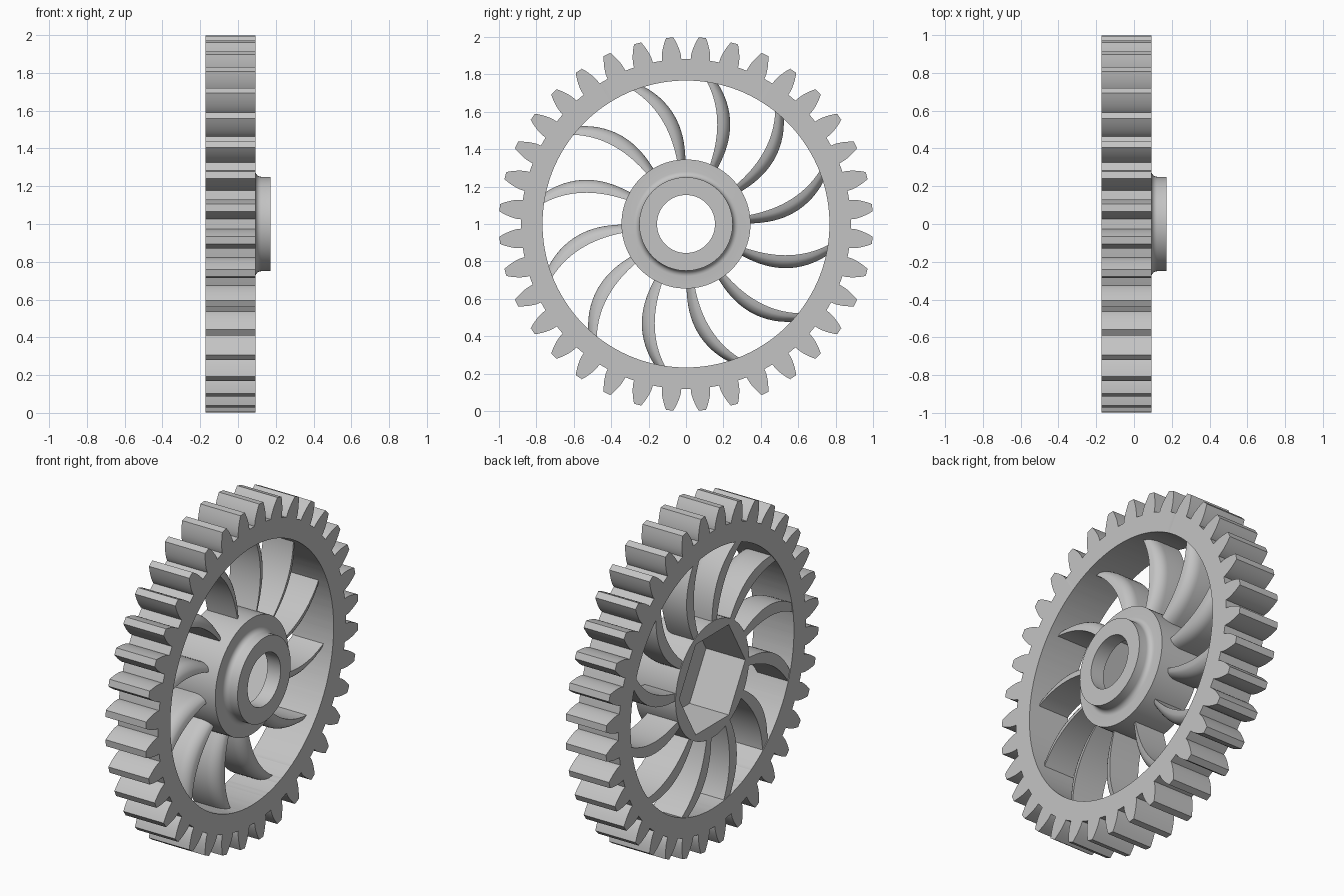
import bpy, bmesh
from math import sin, cos, tan, acos, pi, radians, sqrt

if "Cube" in bpy.data.objects:
    bpy.data.objects.remove(bpy.data.objects["Cube"], do_unlink=True)

BACK, FRONT, BOSS = -0.173, 0.092, 0.172   # axial positions of the wheel faces
TEETH, SPOKES, SIDES = 36, 12, 96
RIM_IN, HUB_R, BOSS_R, BORE_R, HEX_R = 0.767, 0.345, 0.25, 0.155, 0.31

grey = bpy.data.materials.new("plain grey")
grey.use_nodes = True
grey.diffuse_color = (0.55, 0.55, 0.55, 1)
grey.node_tree.nodes["Principled BSDF"].inputs["Base Color"].default_value = grey.diffuse_color


def polar(x, r, a):
    return (x, r * cos(a), 1 + r * sin(a))


def loft(bm, loops, closed):
    """Bridge point loops; either join last to first or cap both ends."""
    rows = [[bm.verts.new(p) for p in loop] for loop in loops]
    n = len(rows[0])
    pairs = list(zip(rows, rows[1:]))
    if closed:
        pairs.append((rows[-1], rows[0]))
    else:
        bm.faces.new(rows[0])
        bm.faces.new(rows[-1])
    for a, b in pairs:
        for i in range(n):
            j = (i + 1) % n
            bm.faces.new((a[i], a[j], b[j], b[i]))


def finish(name, bm):
    bmesh.ops.recalc_face_normals(bm, faces=bm.faces)
    mesh = bpy.data.meshes.new(name)
    bm.to_mesh(mesh)
    bm.free()
    mesh.materials.append(grey)
    obj = bpy.data.objects.new(name, mesh)
    bpy.context.collection.objects.link(obj)
    bpy.ops.object.select_all(action='DESELECT')
    obj.select_set(True)
    bpy.context.view_layer.objects.active = obj
    bpy.ops.object.shade_smooth_by_angle(angle=radians(30))
    return obj


# Toothed rim: involute flanks around a plain inner ring
module = 2 / (TEETH + 2)
pitch_r = module * TEETH / 2
base_r = pitch_r * cos(radians(20))
root_r = pitch_r - 1.25 * module


def involute(r):
    a = acos(min(1, base_r / r))
    return tan(a) - a


def half_angle(r):
    return pi / (2 * TEETH) + involute(pitch_r) - involute(max(r, base_r))


flank = [root_r] + [base_r + (1 - base_r) * i / 6 for i in range(7)]
side = [(r, half_angle(r)) for r in flank]
tooth = [(r, -a) for r, a in side] + [(r, a) for r, a in reversed(side)]
tooth.append((root_r, pi / TEETH))
outline = [(r, a + (k + 0.5) * 2 * pi / TEETH) for k in range(TEETH) for r, a in tooth]

bm = bmesh.new()
loft(bm, [[polar(BACK, r, a) for r, a in outline],
          [polar(FRONT, r, a) for r, a in outline],
          [polar(FRONT, RIM_IN, a) for r, a in outline],
          [polar(BACK, RIM_IN, a) for r, a in outline]], True)
finish("toothed_rim", bm)

# Hub: bore, raised boss with a fillet, and a hexagonal pocket in the back
turn = [2 * pi * i / SIDES for i in range(SIDES)]


def circle(x, r):
    return [polar(x, r, a) for a in turn]


def hexagon(x):
    return [polar(x, HEX_R * cos(pi / 6) / cos(a % (pi / 3) - pi / 6), a) for a in turn]


FILLET = 0.03
POCKET = 0.085
fillet = [(FRONT + FILLET * (1 - sin(t)), BOSS_R + FILLET * (1 - cos(t)))
          for t in [i * pi / 12 for i in range(7)]]
bm = bmesh.new()
loft(bm, [circle(POCKET, BORE_R), circle(BOSS, BORE_R), circle(BOSS, BOSS_R)]
     + [circle(x, r) for x, r in fillet]
     + [circle(FRONT, HUB_R), circle(BACK, HUB_R), hexagon(BACK), hexagon(POCKET)], True)
finish("hub", bm)


# Curved spokes: crescent blades with a rounded front edge
def bend(a, b, c, t):
    """Parabola through a, b, c at t = 0, 0.5, 1."""
    return radians(a * (1 - t) * (1 - 2 * t) + 4 * b * t * (1 - t) + c * t * (2 * t - 1))


def spoke_section(t, offset):
    r = HUB_R + (RIM_IN - HUB_R) * t
    inner, outer = bend(68, 72.5, 81.5, t), bend(60.5, 65, 77, t)
    back, top = BACK + 0.004, 0.03
    drop = 0.07
    shape = [(0, back), (0, top)]
    shape += [(sin(k * pi / 16), top - drop * (1 - cos(k * pi / 16))) for k in range(2, 9)]
    shape.append((1, back))
    return [polar(x, r, inner + (outer - inner) * u + offset) for u, x in shape]


bm = bmesh.new()
steps = [-0.03 + 1.06 * i / 16 for i in range(17)]
for k in range(SPOKES):
    loft(bm, [spoke_section(t, 2 * pi * k / SPOKES) for t in steps], False)
finish("curved_spokes", bm)
